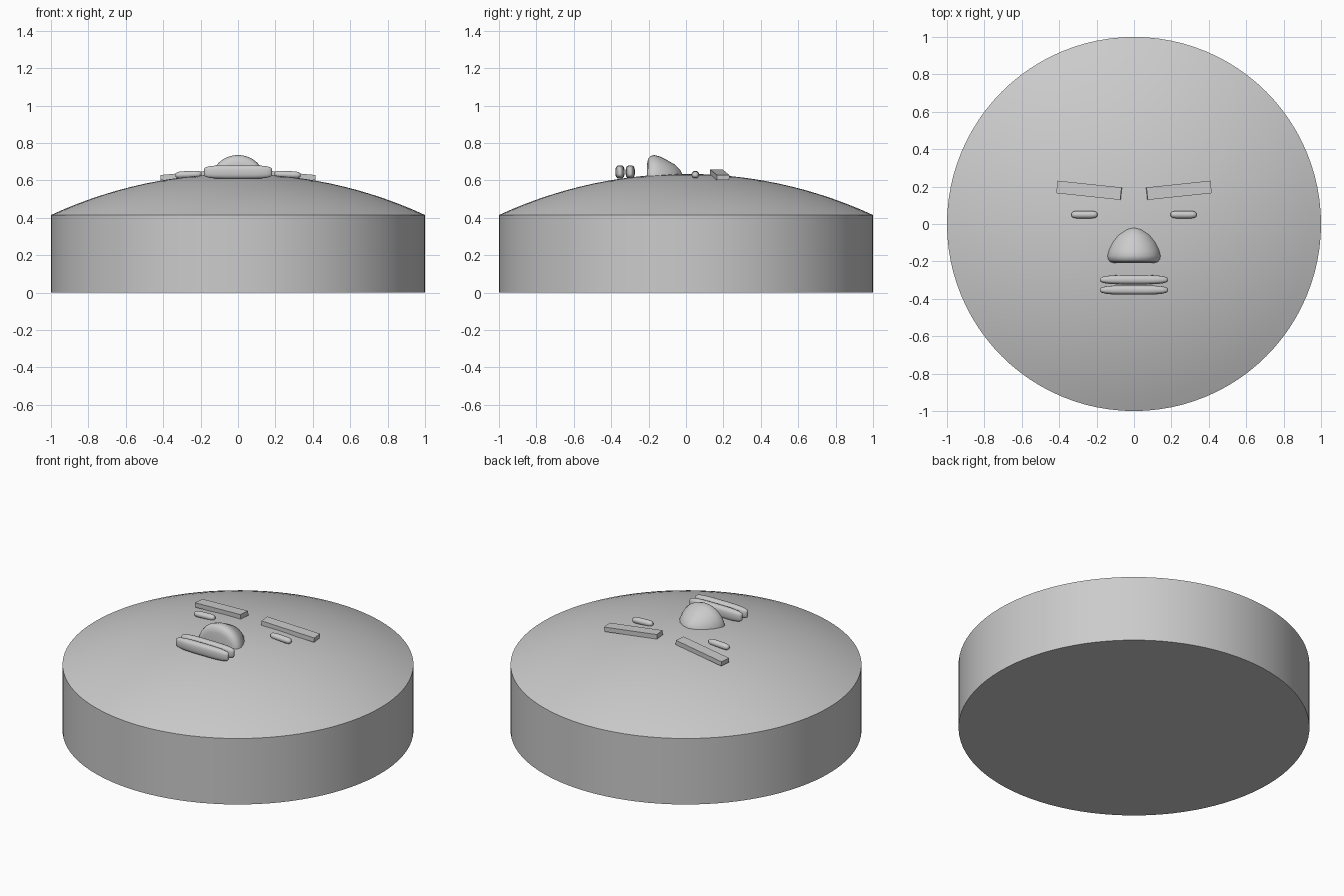
import bpy, bmesh
from math import sin, cos, pi, radians, sqrt, copysign
from mathutils import Matrix

old = bpy.data.objects.get("Cube")
if old:
    bpy.data.objects.remove(old, do_unlink=True)

grey = bpy.data.materials.new("plain grey")
grey.use_nodes = True
grey.diffuse_color = (0.6, 0.6, 0.6, 1)
grey.node_tree.nodes["Principled BSDF"].inputs["Base Color"].default_value = (0.6, 0.6, 0.6, 1)


def add_object(name, bm, smooth=True):
    bmesh.ops.recalc_face_normals(bm, faces=bm.faces)
    mesh = bpy.data.meshes.new(name)
    bm.to_mesh(mesh)
    bm.free()
    mesh.materials.append(grey)
    obj = bpy.data.objects.new(name, mesh)
    bpy.context.collection.objects.link(obj)
    if smooth:
        bpy.ops.object.select_all(action="DESELECT")
        obj.select_set(True)
        bpy.context.view_layer.objects.active = obj
        bpy.ops.object.shade_smooth_by_angle(angle=radians(35))
    return obj


def loft(name, stations, place, power=1.0, sides=24):
    """Skin rounded rings; each station is (position, half width, half height)."""
    bm = bmesh.new()
    rings = []
    for t, w, h in stations:
        ring = []
        for i in range(sides):
            a = 2 * pi * i / sides
            c, s = cos(a), sin(a)
            u = copysign(abs(c) ** power, c) * w
            v = copysign(abs(s) ** power, s) * h
            ring.append(bm.verts.new(place(t, u, v)))
        rings.append(ring)
    for a, b in zip(rings, rings[1:]):
        for i in range(sides):
            j = (i + 1) % sides
            bm.faces.new((a[i], a[j], b[j], b[i]))
    bm.faces.new(rings[0])
    bm.faces.new(rings[-1])
    return add_object(name, bm)


# Round body: straight wall with a shallow spherical cap
wall, rise = 0.415, 0.22
radius = (1 + rise * rise) / (2 * rise)
profile = [(0, 0), (1, 0), (1, wall)]
for i in range(1, 15):
    r = 1 - i / 14
    profile.append((r, wall + rise - radius + sqrt(radius * radius - r * r)))
bm = bmesh.new()
points = [bm.verts.new((r, 0, z)) for r, z in profile]
edges = [bm.edges.new(pair) for pair in zip(points, points[1:])]
bmesh.ops.spin(bm, geom=points + edges, cent=(0, 0, 0), axis=(0, 0, 1),
               angle=2 * pi, steps=96)
bmesh.ops.remove_doubles(bm, verts=bm.verts, dist=0.0001)
add_object("round_body", bm)

# Nose: narrow at the bridge, wide and blunt at the tip
nose = [(-0.018, 0.01, 0.03), (-0.03, 0.05, 0.055), (-0.06, 0.09, 0.085),
        (-0.1, 0.12, 0.108), (-0.14, 0.137, 0.128), (-0.17, 0.144, 0.136),
        (-0.19, 0.14, 0.13), (-0.202, 0.13, 0.118), (-0.208, 0.115, 0.09)]
loft("nose", nose, lambda t, u, v: (u, t, 0.6 + v), sides=32)

# Lips: two slim bars with rounded, tapering ends
for name, y in (("upper_lip", -0.298), ("lower_lip", -0.353)):
    bar = []
    for i in range(17):
        t = -cos(pi * i / 16)
        k = max(0, 1 - t ** 4) ** 0.5
        bar.append((0.181 * t, 0.006 + 0.019 * k, 0.018 + 0.018 * k))
    loft(name, bar, lambda t, u, v: (t, y + u, 0.645 + v), power=0.75)

# Eyes and eyebrows on both sides
for side, s in (("left", 1), ("right", -1)):
    lid = []
    for i in range(13):
        t = -cos(pi * i / 12)
        k = max(0, 1 - t ** 6) ** 0.5
        lid.append((0.07 * t, 0.003 + 0.017 * k, 0.003 + 0.016 * k))
    loft(side + "_eye", lid,
         lambda t, u, v: (s * (0.265 + t), 0.05 + u, 0.631 + v - 0.04 * t))

    bm = bmesh.new()
    bmesh.ops.create_cube(bm, size=1, matrix=Matrix.Diagonal((0.345, 0.067, 0.028, 1)))
    brow = add_object(side + "_eyebrow", bm, smooth=False)
    brow.location = (s * 0.24, 0.18, 0.63)
    brow.rotation_euler = (0, s * radians(5), s * radians(6))
